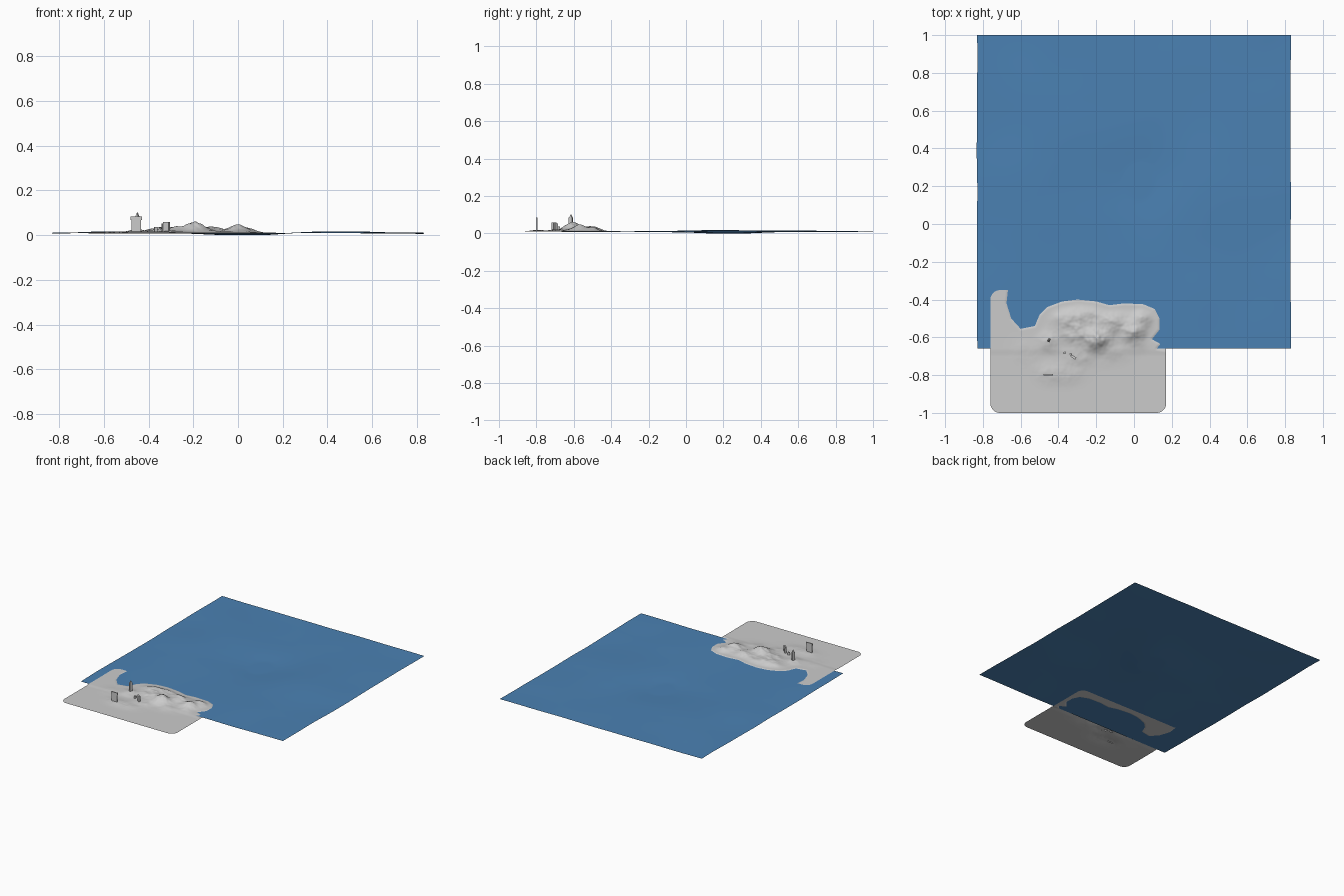
import bpy, bmesh, math
from mathutils import Vector, Matrix, noise

if "Cube" in bpy.data.objects:
    bpy.data.objects.remove(bpy.data.objects["Cube"])

WATER_FRONT, BASE = -0.66, 0.010

# coastline: the part of the terrain sheet that rises above the water
SHORE = [(-0.9, -0.25), (-0.665, -0.33), (-0.675, -0.42), (-0.65, -0.5), (-0.6, -0.555),
         (-0.525, -0.54), (-0.50, -0.48), (-0.46, -0.44), (-0.38, -0.41), (-0.3, -0.40),
         (-0.2, -0.41), (-0.13, -0.43), (-0.05, -0.42), (0.05, -0.425), (0.11, -0.45),
         (0.135, -0.5), (0.135, -0.56), (0.095, -0.61), (0.14, -0.635), (0.12, -0.66),
         (0.3, -0.70), (0.3, -1.2), (-0.9, -1.2)]

# hills: x, y, height, radius x, radius y
HILLS = [(-0.19, -0.61, 0.042, 0.06, 0.05), (-0.30, -0.57, 0.024, 0.08, 0.06),
         (-0.12, -0.52, 0.022, 0.07, 0.05), (0.00, -0.57, 0.028, 0.06, 0.06),
         (-0.36, -0.50, 0.012, 0.07, 0.05), (-0.25, -0.48, 0.014, 0.08, 0.05),
         (0.05, -0.49, 0.014, 0.05, 0.04), (-0.45, -0.62, 0.012, 0.05, 0.05),
         (-0.40, -0.79, 0.009, 0.11, 0.05), (-0.30, -0.70, 0.010, 0.08, 0.05),
         (-0.12, -0.68, 0.006, 0.08, 0.05), (-0.57, -0.68, 0.004, 0.06, 0.06)]


def smooth(t):
    t = max(0.0, min(1.0, t))
    return t * t * (3 - 2 * t)


def water_z(x, y):
    z = BASE - 0.006 * math.cos(math.pi * x / 0.5) * math.exp(-((y - 0.2) / 0.4) ** 2)
    n = noise.noise(Vector((x * 3, y * 3, 1.7)))
    z += 0.004 * n * smooth((math.hypot(x + 0.3, y + 0.6) - 0.4) / 0.4)
    z -= 0.004 * math.exp(-((x - 0.05) ** 2 + (y - 0.25) ** 2) / 0.03)
    return max(0.0, z)


def shore_distance(x, y):
    best, inside = 9.0, False
    for (ax, ay), (bx, by) in zip(SHORE, SHORE[1:] + SHORE[:1]):
        dx, dy = bx - ax, by - ay
        t = max(0, min(1, ((x - ax) * dx + (y - ay) * dy) / (dx * dx + dy * dy)))
        best = min(best, math.hypot(x - ax - t * dx, y - ay - t * dy))
        if (ay > y) != (by > y) and x < ax + (y - ay) * dx / dy:
            inside = not inside
    return best if inside else -best


def land_z(x, y):
    d = shore_distance(x, y)
    near = smooth((y + 0.70) / 0.04)
    z = BASE + near * (water_z(x, y) - BASE + 0.0025 * max(-1, min(1, d / 0.008)))
    if d > 0:
        h = sum(a * math.exp(-((x - cx) / rx) ** 2 - ((y - cy) / ry) ** 2)
                for cx, cy, a, rx, ry in HILLS)
        n = noise.fractal(Vector((x * 13, y * 13, 0.4)), 0.9, 2.1, 3)
        z += max(0.0, h * (1 + 0.4 * n)) * smooth(d / 0.07)
    return z


def sheet(name, x0, x1, y0, y1, nx, ny, height, warp):
    bm = bmesh.new()
    rows = []
    for j in range(ny + 1):
        row = []
        for i in range(nx + 1):
            x, y = warp(x0 + (x1 - x0) * i / nx, y0 + (y1 - y0) * j / ny)
            row.append(bm.verts.new((x, y, height(x, y))))
        rows.append(row)
    for a, b in zip(rows, rows[1:]):
        for i in range(nx):
            bm.faces.new((a[i], a[i + 1], b[i + 1], b[i])).smooth = True
    return finish(name, bm)


def finish(name, bm):
    me = bpy.data.meshes.new(name)
    bm.to_mesh(me)
    bm.free()
    ob = bpy.data.objects.new(name, me)
    bpy.context.collection.objects.link(ob)
    return ob


def round_corner(x, y, r=0.05):
    # pull the terrain's corner points in onto an arc
    cx = max(-0.76 + r, min(0.17 - r, x))
    cy = max(-1 + r, min(-0.35 - r, y))
    v = Vector((x - cx, y - cy))
    if v.length > 1e-6 and v.x and v.y:
        v *= max(abs(v.x), abs(v.y)) / v.length
    return cx + v.x, cy + v.y


def wavy_edge(x, y):
    return x + 0.004 * noise.noise(Vector((x * 4, y * 4, 5))), y


def block(bm, x, y, z0, z1, sx, sy, angle=0, taper=1.0):
    m = (Matrix.Translation((x, y, (z0 + z1) / 2)) @ Matrix.Rotation(angle, 4, 'Z')
         @ Matrix.Diagonal((sx, sy, z1 - z0, 1)))
    vs = bmesh.ops.create_cube(bm, size=1)['verts']
    for v in vs:
        if v.co.z > 0:
            v.co.x *= taper
            v.co.y *= taper
        v.co = m @ v.co


# water and terrain sheets
water = sheet("water", -0.83, 0.83, WATER_FRONT, 1.0, 110, 110, water_z, wavy_edge)
blue = bpy.data.materials.new("water_blue")
blue.diffuse_color = (0.07, 0.22, 0.45, 1)
blue.use_nodes = True
blue.node_tree.nodes["Principled BSDF"].inputs["Base Color"].default_value = blue.diffuse_color
water.data.materials.append(blue)
sheet("terrain", -0.76, 0.17, -1.0, -0.35, 186, 130, land_z, round_corner)

# thin upright slab building with a roof cap
bm = bmesh.new()
block(bm, -0.455, -0.798, 0.012, 0.068, 0.044, 0.006)
block(bm, -0.455, -0.798, 0.068, 0.084, 0.050, 0.008)
finish("slab_building", bm)

# slim tower with a pointed top
bm = bmesh.new()
block(bm, -0.45, -0.615, 0.015, 0.084, 0.014, 0.020, -0.5)
block(bm, -0.45, -0.615, 0.084, 0.102, 0.012, 0.014, -0.5, 0.2)
finish("tower", bm)

# cluster of small blocks
bm = bmesh.new()
block(bm, -0.320, -0.705, 0.012, 0.059, 0.030, 0.012, -0.6)
block(bm, -0.335, -0.690, 0.012, 0.052, 0.010, 0.010, 0.4)
block(bm, -0.368, -0.682, 0.010, 0.036, 0.014, 0.010, 0.4)
finish("block_buildings", bm)
